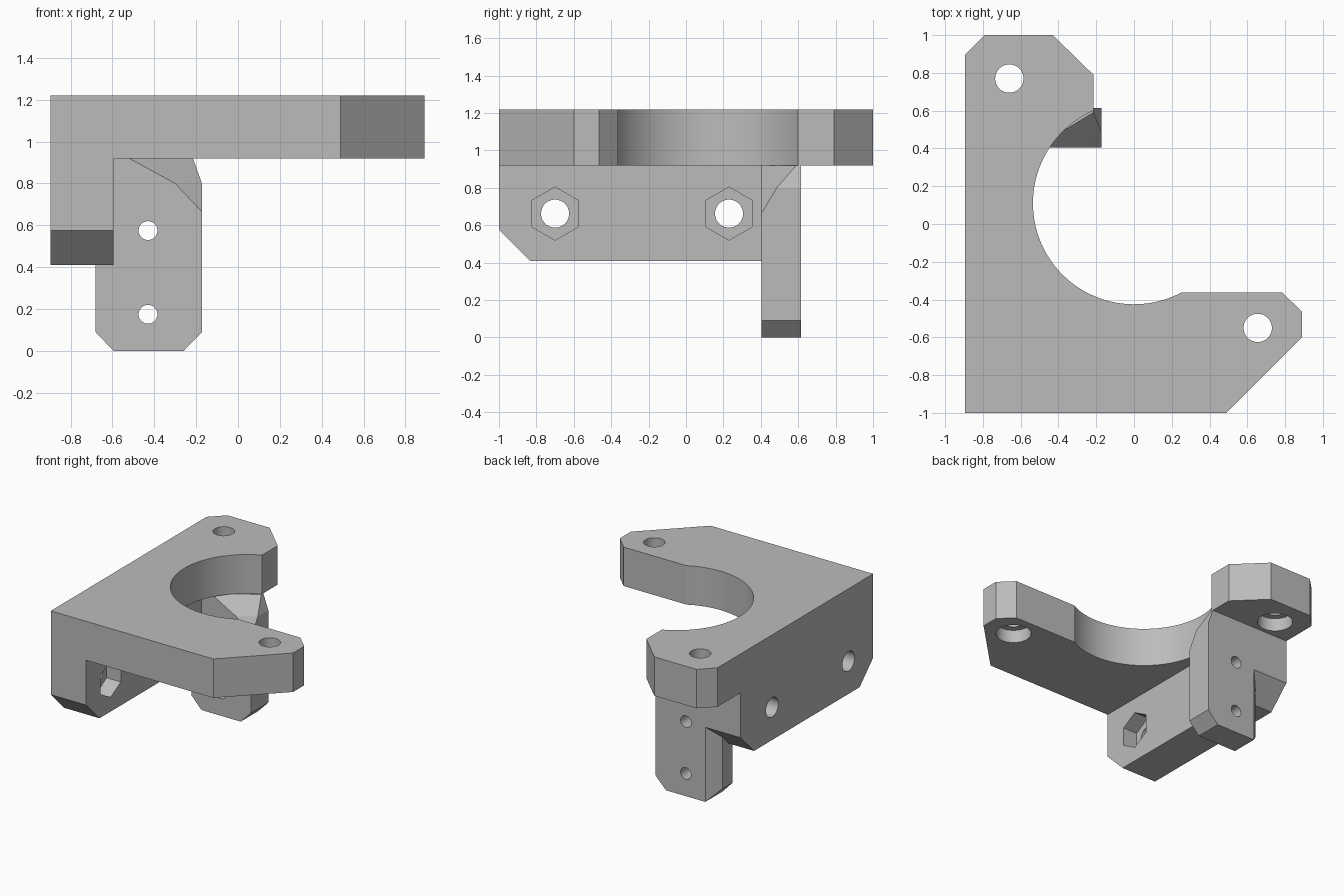
import bpy, bmesh, math
from mathutils import Matrix, Vector

cube = bpy.data.objects.get("Cube")
if cube:
    bpy.data.objects.remove(cube, do_unlink=True)

grey = bpy.data.materials.new("light_grey_plastic")
grey.use_nodes = True
colour = (0.5, 0.5, 0.5, 1)
grey.diffuse_color = colour
grey.node_tree.nodes["Principled BSDF"].inputs["Base Color"].default_value = colour


def make(name, bm):
    bmesh.ops.recalc_face_normals(bm, faces=bm.faces)
    mesh = bpy.data.meshes.new(name)
    bm.to_mesh(mesh)
    bm.free()
    mesh.materials.append(grey)
    obj = bpy.data.objects.new(name, mesh)
    bpy.context.collection.objects.link(obj)
    return obj


def prism(name, points, offset):
    """Extrude a planar outline along a vector."""
    bm = bmesh.new()
    face = bm.faces.new([bm.verts.new(p) for p in points])
    new = bmesh.ops.extrude_face_region(bm, geom=[face])["geom"]
    verts = [v for v in new if isinstance(v, bmesh.types.BMVert)]
    bmesh.ops.translate(bm, verts=verts, vec=offset)
    return make(name, bm)


def drill(obj, centre, radius, depth, axis, sides=48):
    """Cut a straight hole centred on a point along an axis."""
    bm = bmesh.new()
    bmesh.ops.create_cone(bm, cap_ends=True, segments=sides, radius1=radius,
                          radius2=radius, depth=depth)
    turn = {"x": Matrix.Rotation(math.pi / 2, 4, "Y"),
            "y": Matrix.Rotation(math.pi / 2, 4, "X"),
            "z": Matrix.Identity(4)}[axis]
    if sides == 6:  # hexagon corners point up and down
        turn = turn @ Matrix.Identity(4)
    bmesh.ops.transform(bm, verts=bm.verts, matrix=Matrix.Translation(centre) @ turn)
    if sides == 6:
        top = max(v.co.z for v in bm.verts) - centre[2]
        if top < radius * 0.95:
            bmesh.ops.rotate(bm, verts=bm.verts, cent=Vector(centre),
                             matrix=Matrix.Rotation(math.pi / 6, 3, "X"))
    cutter = make("cutter", bm)
    cutter.hide_render = True
    mod = obj.modifiers.new("hole", "BOOLEAN")
    mod.operation = "DIFFERENCE"
    mod.solver = "EXACT"
    mod.object = cutter
    bpy.context.view_layer.objects.active = obj
    bpy.ops.object.modifier_apply(modifier=mod.name)
    bpy.data.objects.remove(cutter, do_unlink=True)


BOTTOM, TOP = 0.92, 1.22

# Top plate with a round bite between its two arms
cy, r = 0.11, 0.535
start = math.atan2(-0.363 - cy, 0.25)
end = math.atan2(0.6 - cy, -0.215) - 2 * math.pi
steps = 64
arc = [(r * math.cos(a), cy + r * math.sin(a))
       for a in (start + (end - start) * i / steps for i in range(steps + 1))]
outline = [(-0.215, 0.79), (-0.43, 1), (-0.79, 1), (-0.895, 0.895), (-0.895, -1),
           (0.49, -1), (0.89, -0.6), (0.89, -0.465), (0.785, -0.363)] + arc
plate = prism("top_plate", [(x, y, BOTTOM) for x, y in outline], (0, 0, TOP - BOTTOM))
for x, y in ((-0.66, 0.77), (0.655, -0.55)):
    drill(plate, (x, y, 1.07), 0.075, 1, "z")
    drill(plate, (x, y, BOTTOM), 0.125, 0.2, "z")  # counterbore underneath

# Side wall with chamfered lower corners, bolt holes and nut pockets
side = [(-1, BOTTOM), (-1, 0.575), (-0.835, 0.41), (0.45, 0.41), (0.615, 0.575), (0.615, BOTTOM)]
wall = prism("side_wall", [(-0.895, y, z) for y, z in side], (0.3, 0, 0))
for y in (-0.7, 0.23):
    drill(wall, (-0.75, y, 0.662), 0.075, 1, "x")
    drill(wall, (-0.595, y, 0.662), 0.142, 0.24, "x", sides=6)

# Hanging leg: a convex block, clipped under the round bite
F, B, L, R = 0.405, 0.615, -0.68, -0.172
corners = [(-0.595, F, 0), (-0.595, B, 0), (-0.26, F, 0), (-0.26, B, 0),
           (R, F, 0.09), (R, B, 0.09), (L, F, 0.09), (L, 0.53, 0.09),
           (L, F, BOTTOM), (L, 0.53, BOTTOM), (-0.595, B, BOTTOM),
           (-0.52, F, BOTTOM), (-0.3, F, 0.8), (R, F, 0.665),
           (R, 0.485, 0.8), (R, B, 0.8), (-0.215, 0.59, BOTTOM), (-0.215, B, BOTTOM)]
bm = bmesh.new()
for c in corners:
    bm.verts.new(c)
bmesh.ops.convex_hull(bm, input=bm.verts)
bmesh.ops.dissolve_limit(bm, angle_limit=0.01, verts=bm.verts, edges=bm.edges)
leg = make("hanging_leg", bm)
for z in (0.175, 0.575):
    drill(leg, (-0.43, 0.5, z), 0.045, 1, "y", sides=32)

# Smooth the round surfaces, keep the edges crisp
for obj in (plate, wall, leg):
    bpy.ops.object.select_all(action="DESELECT")
    obj.select_set(True)
    bpy.context.view_layer.objects.active = obj
    bpy.ops.object.shade_smooth_by_angle(angle=math.radians(15))
